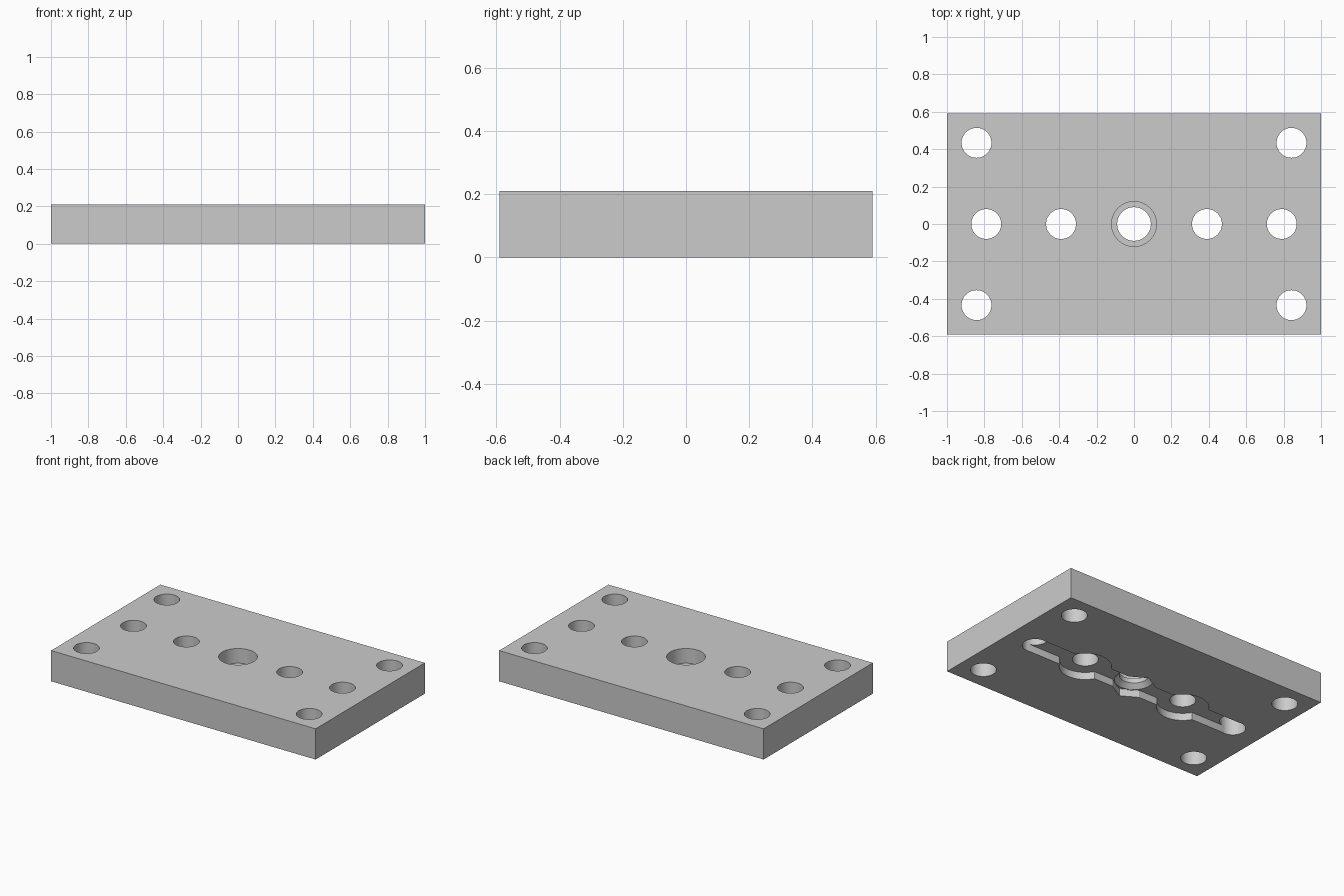
import bpy, math

cube = bpy.data.objects.get("Cube")
if cube:
    bpy.data.objects.remove(cube, do_unlink=True)

WIDTH, DEPTH, HEIGHT = 2.0, 1.18, 0.21
POCKET = 0.05      # depth of the underside recess
HOLE = 0.08        # bolt hole radius

grey = bpy.data.materials.new("plain_grey")
grey.use_nodes = True
grey.diffuse_color = (0.6, 0.6, 0.6, 1)
grey.node_tree.nodes["Principled BSDF"].inputs["Base Color"].default_value = (0.6, 0.6, 0.6, 1)


def box(name, size, z0, z1):
    bpy.ops.mesh.primitive_cube_add(size=1, location=(0, 0, (z0 + z1) / 2))
    ob = bpy.context.object
    ob.name = name
    ob.scale = (size[0], size[1], z1 - z0)
    bpy.ops.object.transform_apply(location=True, scale=True)
    return ob


def cone(x, y, r0, r1, z0, z1, sides=48, turn=0.0):
    bpy.ops.mesh.primitive_cone_add(vertices=sides, radius1=r0, radius2=r1, depth=z1 - z0,
                                    location=(x, y, (z0 + z1) / 2), rotation=(0, 0, turn))
    return bpy.context.object


def cut(target, cutter):
    cutter.hide_render = True
    mod = target.modifiers.new("cut", "BOOLEAN")
    mod.operation = "DIFFERENCE"
    mod.solver = "EXACT"
    mod.object = cutter
    bpy.context.view_layer.objects.active = target
    bpy.ops.object.modifier_apply(modifier=mod.name)
    bpy.data.objects.remove(cutter, do_unlink=True)


plate = box("mounting_plate", (WIDTH, DEPTH), 0, HEIGHT)
plate.data.materials.append(grey)

# Underside recess: long slot, two round pockets and a hexagonal nut pocket
cut(plate, box("slot_cutter", (1.576, 0.156), -0.1, POCKET))
for x in (-0.39, 0.39):
    cut(plate, cone(x, 0, 0.16, 0.16, -0.1, POCKET))
cut(plate, cone(0, 0, 0.14, 0.14, -0.1, POCKET, sides=6))

# Through holes: corners and centre row
for x in (-0.842, 0.842):
    for y in (-0.434, 0.434):
        cut(plate, cone(x, y, HOLE, HOLE, -0.1, 0.4))
for x in (-0.79, -0.39, 0.39, 0.79):
    cut(plate, cone(x, 0, HOLE, HOLE, -0.1, 0.4))

# Centre hole with a counterbore above and a countersink below
cut(plate, cone(0, 0, 0.09, 0.09, -0.1, 0.4))
cut(plate, cone(0, 0, 0.12, 0.12, 0.11, 0.4))
cut(plate, cone(0, 0, 0.125, 0.085, 0.045, 0.085))

# Smooth hole walls, sharp rims
bpy.ops.object.select_all(action="DESELECT")
plate.select_set(True)
bpy.context.view_layer.objects.active = plate
bpy.ops.object.shade_smooth_by_angle(angle=math.radians(30))
